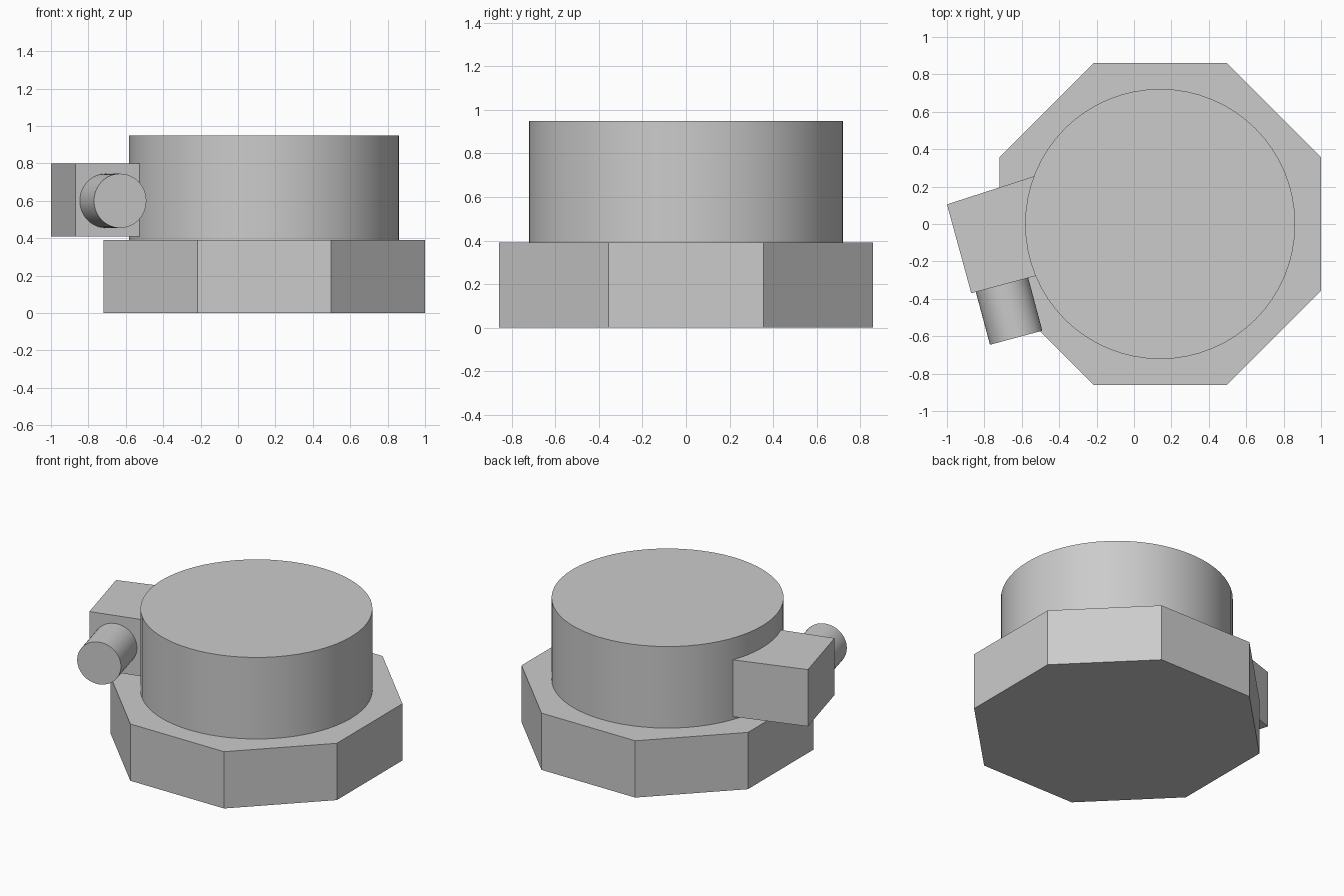
import bpy, bmesh, math
from mathutils import Vector

if "Cube" in bpy.data.objects:
    bpy.data.objects.remove(bpy.data.objects["Cube"])

grey = bpy.data.materials.new("plain_grey")
grey.use_nodes = True
grey.diffuse_color = (0.6, 0.6, 0.6, 1)
grey.node_tree.nodes["Principled BSDF"].inputs["Base Color"].default_value = (0.6, 0.6, 0.6, 1)

CENTRE_X = 0.14
TILT = math.radians(15)


def cylinder(name, sides, radius, start, end, turn=0.0, smooth=False):
    """Capped cylinder running between two points."""
    start, end = Vector(start), Vector(end)
    axis = end - start
    bpy.ops.mesh.primitive_cylinder_add(vertices=sides, radius=radius, depth=axis.length)
    obj = bpy.context.object
    obj.name = name
    obj.location = (start + end) / 2
    if turn:
        obj.rotation_euler.z = turn
    else:
        obj.rotation_euler = axis.to_track_quat('Z', 'Y').to_euler()
    obj.data.materials.append(grey)
    if smooth:
        bpy.ops.object.shade_smooth_by_angle(angle=math.radians(30))
    return obj


def prism(name, outline, bottom, top):
    """Flat outline extruded upwards."""
    bm = bmesh.new()
    face = bm.faces.new([bm.verts.new((x, y, bottom)) for x, y in outline])
    grown = bmesh.ops.extrude_face_region(bm, geom=[face])
    bmesh.ops.translate(bm, vec=(0, 0, top - bottom),
                        verts=[v for v in grown["geom"] if isinstance(v, bmesh.types.BMVert)])
    bmesh.ops.recalc_face_normals(bm, faces=bm.faces)
    mesh = bpy.data.meshes.new(name)
    bm.to_mesh(mesh)
    bm.free()
    mesh.materials.append(grey)
    obj = bpy.data.objects.new(name, mesh)
    bpy.context.collection.objects.link(obj)
    return obj


# Octagonal base, flats facing the axes
cylinder("octagonal_base", 8, 0.86 / math.cos(math.pi / 8),
         (CENTRE_X, 0, 0), (CENTRE_X, 0, 0.39), turn=math.pi / 8)

# Round drum, sunk into the base
cylinder("round_drum", 64, 0.722, (CENTRE_X, 0, 0.02), (CENTRE_X, 0, 0.95), smooth=True)

# Slanted side block, its inner end buried in the drum
prism("side_block", [(-1, 0.105), (-0.87, -0.37), (-0.46, -0.26), (-0.46, 0.279)], 0.41, 0.80)

# Round knob on the block's front face
knob_end = Vector((-0.63, -0.608, 0.60))
knob_axis = Vector((math.sin(TILT), -math.cos(TILT), 0))
cylinder("side_knob", 48, 0.145, knob_end - knob_axis * 0.34, knob_end, smooth=True)
